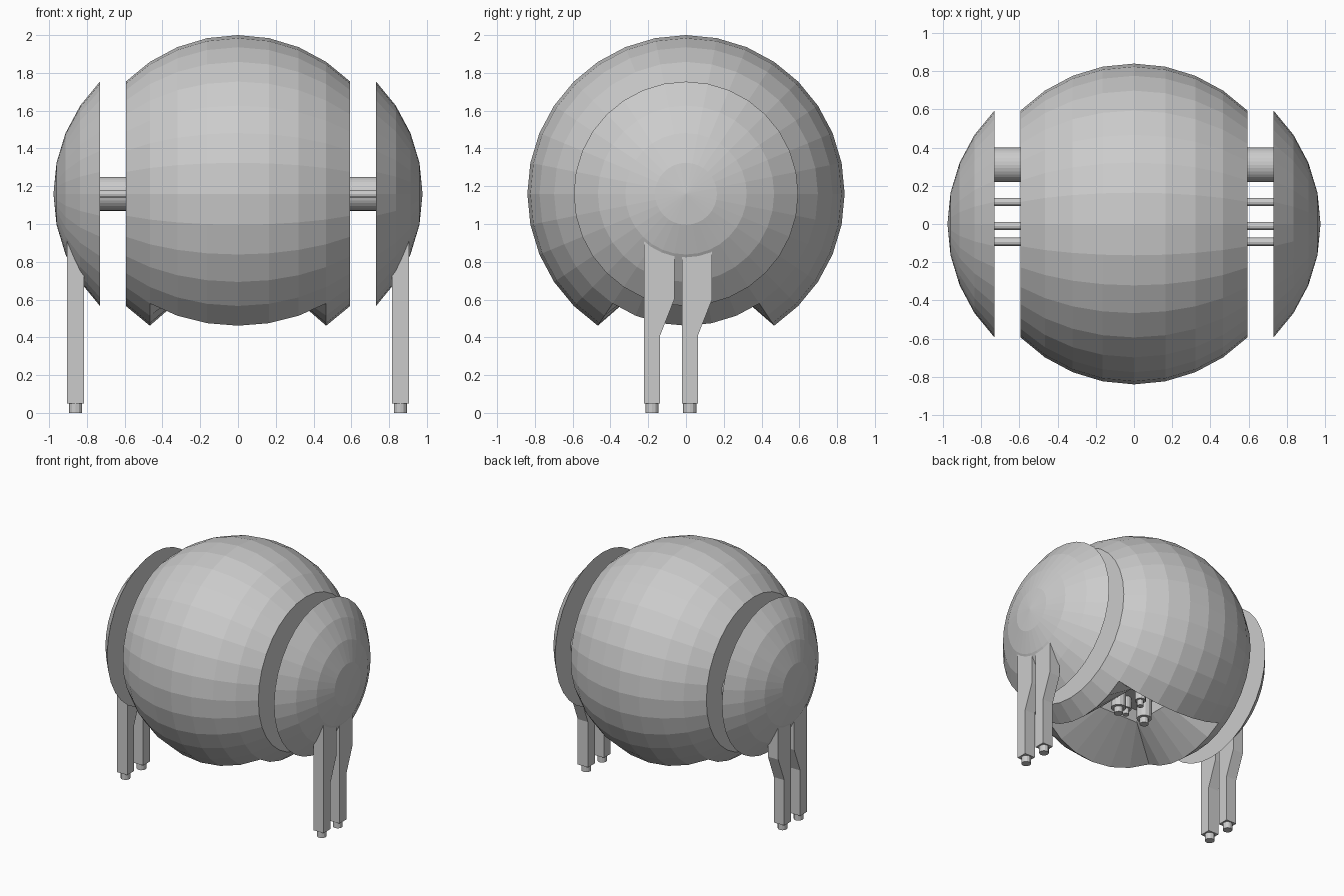
import bpy, bmesh
from math import sin, radians, atan2, pi
from mathutils import Matrix, Vector

if "Cube" in bpy.data.objects:
    bpy.data.objects.remove(bpy.data.objects["Cube"])

R, ZC = 0.84, 1.16
CUT = R * sin(radians(45))          # loop where body and side caps part
HX = R * sin(radians(33.75))        # belly hatch half width
EPS = 0.005


def finish(bm, name, loc=(0, 0, 0)):
    bmesh.ops.recalc_face_normals(bm, faces=bm.faces[:])
    me = bpy.data.meshes.new(name)
    bm.to_mesh(me)
    bm.free()
    ob = bpy.data.objects.new(name, me)
    ob.location = loc
    bpy.context.collection.objects.link(ob)
    return ob


def sphere():
    bm = bmesh.new()
    bmesh.ops.create_uvsphere(bm, u_segments=32, v_segments=16, radius=R)
    bmesh.ops.rotate(bm, verts=bm.verts[:], cent=(0, 0, 0),
                     matrix=Matrix.Rotation(pi / 2, 3, 'Y'))
    return bm


def drop(bm, test):
    bmesh.ops.delete(bm, geom=[v for v in bm.verts if test(v.co)], context='VERTS')


def cylinder(name, r, a, b, sides=16):
    a, b = Vector(a), Vector(b)
    d = b - a
    bm = bmesh.new()
    bmesh.ops.create_cone(bm, cap_ends=True, segments=sides, radius1=r, radius2=r,
                          depth=d.length)
    rot = d.to_track_quat('Z', 'Y').to_matrix().to_4x4()
    bmesh.ops.transform(bm, matrix=Matrix.Translation((a + b) / 2) @ rot, verts=bm.verts[:])
    return finish(bm, name)


def clamp(v, m):
    return max(-m, min(m, v))


# Body: sphere with flat ends and a funnel-shaped belly hatch
bm = sphere()
drop(bm, lambda c: abs(c.x) > CUT + EPS)
hatch = []
for f in bm.faces:
    c = f.calc_center_median()
    if c.z < 0 and abs(c.x) < HX and abs(atan2(c.y, -c.z)) < radians(33.75):
        hatch.append(f)
bmesh.ops.delete(bm, geom=hatch, context='FACES')
rim = [e for e in bm.edges if e.is_boundary and all(abs(v.co.x) < CUT - EPS for v in e.verts)]
ends = [e for e in bm.edges if e.is_boundary and e not in rim]
bmesh.ops.holes_fill(bm, edges=ends, sides=0)

# Hatch walls narrow to a small square well
H, D = 0.17, -0.44
res = bmesh.ops.extrude_edge_only(bm, edges=rim)['geom']
for v in [g for g in res if isinstance(g, bmesh.types.BMVert)]:
    v.co = (clamp(v.co.x * H / 0.321, H), clamp(v.co.y * H / 0.267, H), D)
inner = [g for g in res if isinstance(g, bmesh.types.BMEdge)]
res = bmesh.ops.extrude_edge_only(bm, edges=inner)['geom']
for v in [g for g in res if isinstance(g, bmesh.types.BMVert)]:
    v.co.z += 0.1
bmesh.ops.remove_doubles(bm, verts=bm.verts[:], dist=0.0005)
bmesh.ops.holes_fill(bm, edges=[e for e in bm.edges if e.is_boundary], sides=0)
finish(bm, "body", (0, 0, ZC))

# Belly nozzles inside the hatch
for i, (x, y, r, bottom) in enumerate([(0.12, -0.03, 0.055, -0.49), (-0.12, -0.03, 0.055, -0.49),
                                       (0, 0.07, 0.04, -0.43), (0, -0.09, 0.04, -0.43)]):
    cylinder(f"nozzle_{i}", r, (x, y, ZC - 0.34), (x, y, ZC + bottom), 12)
    cylinder(f"nozzle_tip_{i}", r * 0.6, (x, y, ZC + bottom + 0.01), (x, y, ZC + bottom - 0.045), 12)

# Leg side profile (y, z)
profile = [(-0.042, 0.05), (0.043, 0.05), (0.043, 0.41), (0.118, 0.60),
           (0.118, 0.95), (-0.042, 0.95)]

for s, side in ((1, "right"), (-1, "left")):
    # Side cap
    bm = sphere()
    drop(bm, lambda c: c.x * s < CUT - EPS)
    bmesh.ops.holes_fill(bm, edges=[e for e in bm.edges if e.is_boundary], sides=0)
    finish(bm, f"{side}_cap", (s * 0.137, 0, ZC))

    # Axle and thin rods joining cap and body
    for i, (y, r) in enumerate([(0.31, 0.09), (0.115, 0.02), (-0.01, 0.021), (-0.093, 0.021)]):
        cylinder(f"{side}_rod_{i}", r, (s * 0.57, y, ZC), (s * 0.76, y, ZC), 32 if i == 0 else 12)

    # Legs and feet
    for i, y in enumerate((-0.18, 0.02)):
        bm = bmesh.new()
        f = bm.faces.new([bm.verts.new((s * 0.86 - 0.045, y + p, z)) for p, z in profile])
        ext = bmesh.ops.extrude_face_region(bm, geom=[f])['geom']
        bmesh.ops.translate(bm, vec=(0.09, 0, 0),
                            verts=[g for g in ext if isinstance(g, bmesh.types.BMVert)])
        finish(bm, f"{side}_leg_{i}")
        cylinder(f"{side}_foot_{i}", 0.035, (s * 0.86, y, 0), (s * 0.86, y, 0.06), 12)
